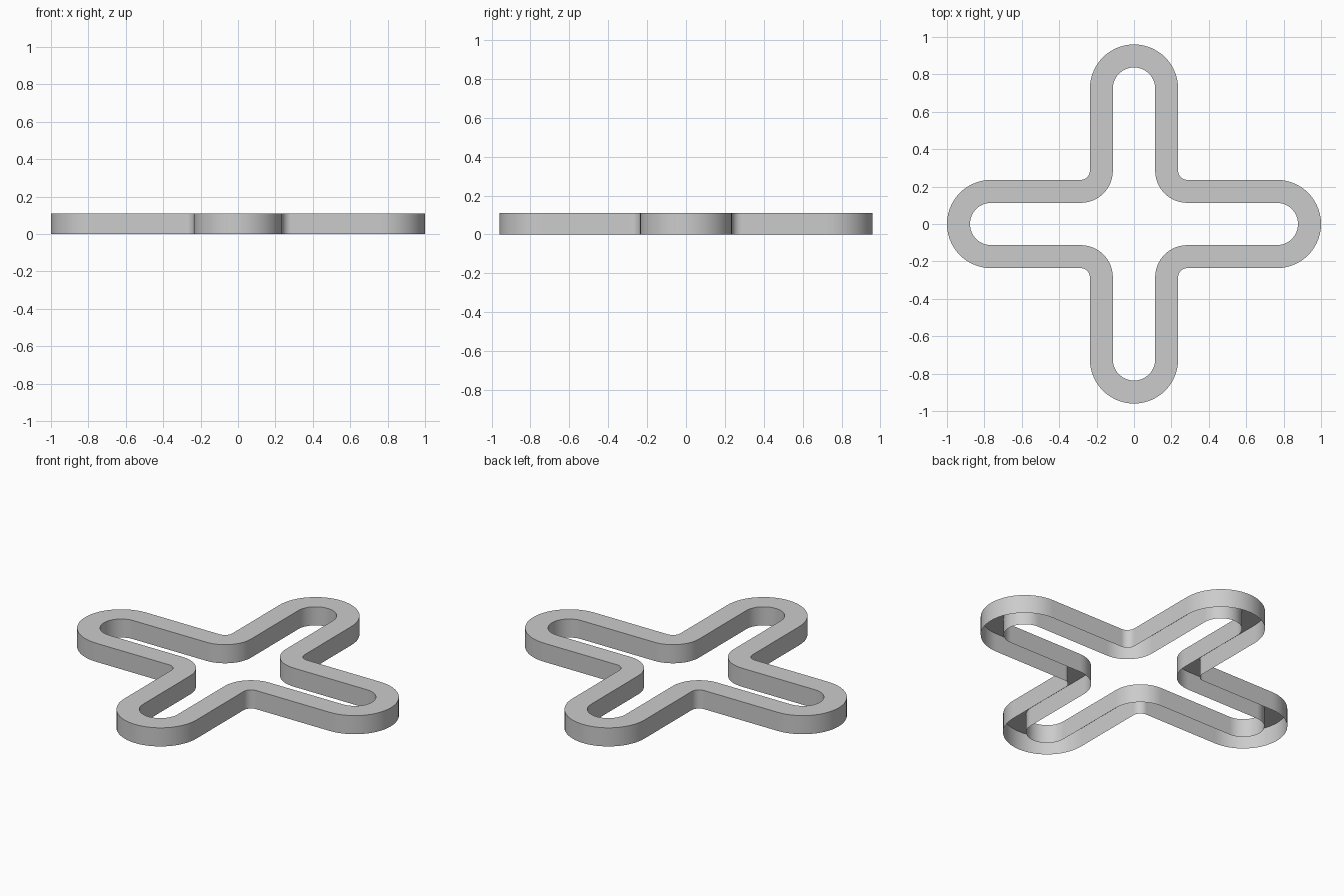
import bpy, bmesh
from math import cos, sin, pi

if "Cube" in bpy.data.objects:
    bpy.data.objects.remove(bpy.data.objects["Cube"])

HEIGHT = 0.11
CAP_X, CAP_Y = 0.764, 0.724      # centres of the rounded arm ends
FILLET = 0.285                   # centre of the inside-corner rounding
STEPS = 14


def arc(cx, cy, r, a0, a1):
    return [(cx + r * cos(a0 + (a1 - a0) * i / STEPS),
             cy + r * sin(a0 + (a1 - a0) * i / STEPS)) for i in range(STEPS + 1)]


def outline(half):
    """Rounded cross outline, counter-clockwise, with arms of the given half width."""
    r = FILLET - half
    quarter = (arc(CAP_X, 0, half, 0, pi / 2)
               + arc(FILLET, FILLET, r, 1.5 * pi, pi)
               + arc(0, CAP_Y, half, 0, pi / 2))
    left = [(-x, y) for x, y in reversed(quarter[:-1])]
    upper = quarter + left
    lower = [(-x, -y) for x, y in upper[1:-1]]
    # the lower half is the upper half turned by 180 degrees
    return upper + lower


# Hollow cross-shaped band: top face and both walls, open underneath
bm = bmesh.new()
outer, inner = outline(0.236), outline(0.113)
loops = [[bm.verts.new((x, y, z)) for x, y in pts]
         for pts, z in ((outer, 0), (outer, HEIGHT), (inner, HEIGHT), (inner, 0))]
n = len(outer)
for a, b in zip(loops, loops[1:]):
    for i in range(n):
        j = (i + 1) % n
        bm.faces.new((a[i], a[j], b[j], b[i]))

mesh = bpy.data.meshes.new("cross_band")
bm.to_mesh(mesh)
bm.free()
band = bpy.data.objects.new("cross_band", mesh)
bpy.context.collection.objects.link(band)
bpy.context.view_layer.objects.active = band
band.select_set(True)
bpy.ops.object.shade_smooth_by_angle(angle=pi / 6)
